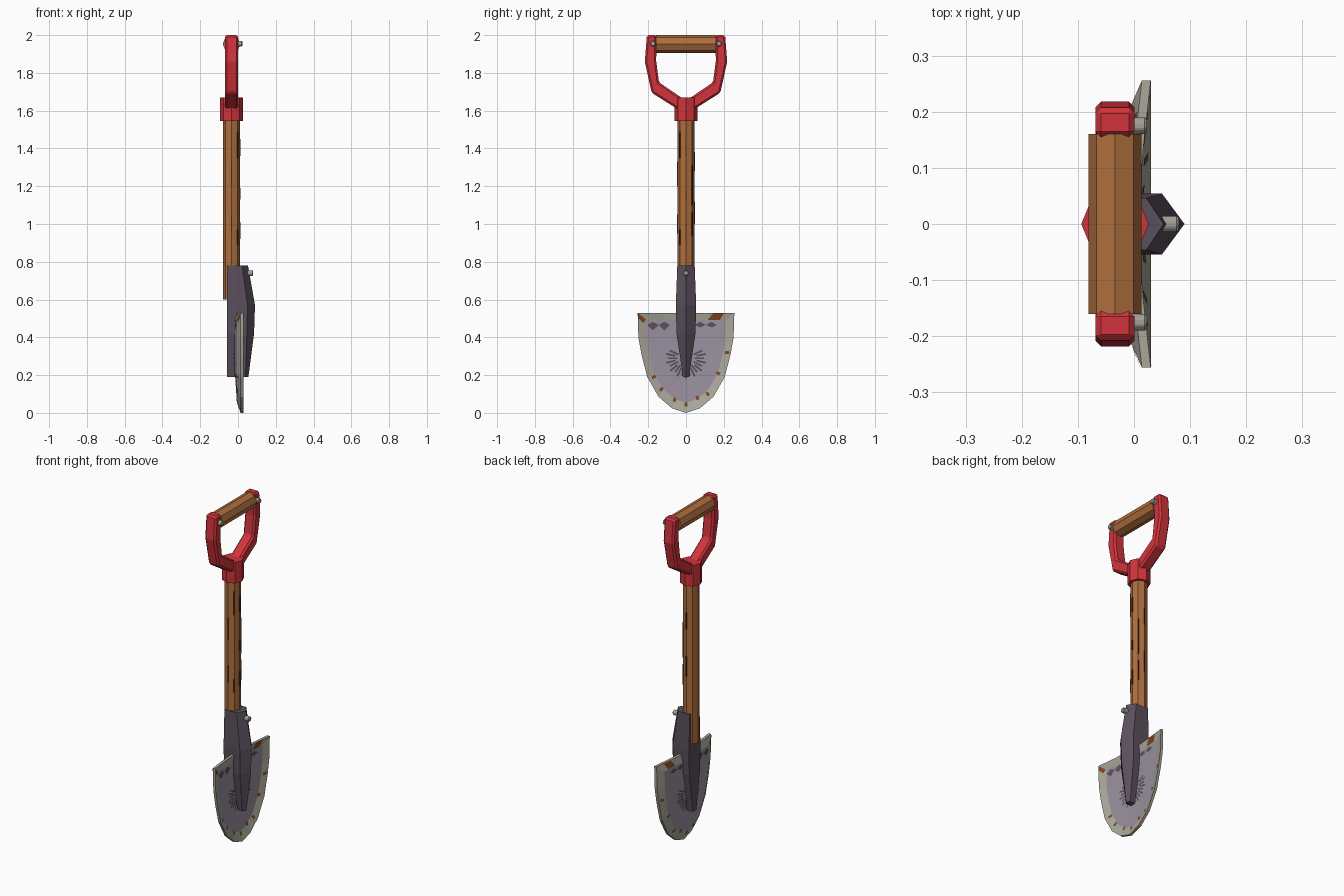
import bpy, bmesh, math
from mathutils import Vector, Matrix
from mathutils.bvhtree import BVHTree

if "Cube" in bpy.data.objects:
    bpy.data.objects.remove(bpy.data.objects["Cube"])


def mat(name, r, g, b):
    m = bpy.data.materials.new(name)
    m.diffuse_color = [(c / 255) ** 2.2 for c in (r, g, b)] + [1]
    m.use_nodes = True
    m.node_tree.nodes["Principled BSDF"].inputs["Base Color"].default_value = m.diffuse_color
    return m


WOOD = mat("wood", 172, 110, 64)
GRAIN = mat("grain", 70, 45, 32)
RED = mat("red_paint", 208, 55, 62)
IRON = mat("dark_iron", 90, 80, 92)
STEEL = mat("blade_steel", 152, 144, 158)
EDGE = mat("worn_edge", 168, 165, 152)
RUST = mat("rust", 128, 72, 36)
BOLT = mat("bolt_metal", 160, 158, 150)
CX = -0.034  # x of the shaft axis


def finish(name, bm, *mats):
    bmesh.ops.recalc_face_normals(bm, faces=bm.faces)
    me = bpy.data.meshes.new(name)
    bm.to_mesh(me)
    bm.free()
    for m in mats:
        me.materials.append(m)
    ob = bpy.data.objects.new(name, me)
    bpy.context.collection.objects.link(ob)
    return ob


def bevel(ob, width):
    b = ob.modifiers.new("bevel", "BEVEL")
    b.width, b.segments, b.limit_method = width, 1, "ANGLE"


def rod(name, p, q, r, sides, m, bev=0.0):
    """Prism of the given number of sides from p to q."""
    p, q = Vector(p), Vector(q)
    rot = (q - p).to_track_quat("Z", "Y").to_matrix().to_4x4()
    bm = bmesh.new()
    bmesh.ops.create_cone(bm, cap_ends=True, segments=sides, radius1=r, radius2=r,
                          depth=(q - p).length, matrix=Matrix.Translation((p + q) / 2) @ rot)
    ob = finish(name, bm, m)
    if bev:
        bevel(ob, bev)


# Shaft, collar, grip
rod("shaft", (CX, 0, 0.6), (CX, 0, 1.6), 0.045, 8, WOOD)
rod("collar", (CX, 0, 1.545), (CX, 0, 1.67), 0.06, 8, RED)
rod("grip", (CX, -0.16, 1.953), (CX, 0.16, 1.953), 0.047, 8, WOOD)

# Bolts on the fork ends and the socket
for side, y in (("left", -0.175), ("right", 0.175)):
    rod("bolt_" + side, (-0.02, y, 1.955), (0.023, y, 1.955), 0.016, 8, BOLT, 0.004)
rod("socket_bolt", (0.03, 0, 0.74), (0.08, 0, 0.74), 0.016, 8, BOLT, 0.004)

# Fork arms: flat outline extruded through x
outline = [(0.0, 1.585), (0.06, 1.618), (0.182, 1.695), (0.218, 1.86), (0.207, 2.0),
           (0.155, 2.0), (0.158, 1.865), (0.143, 1.75), (0.018, 1.665), (0.0, 1.65)]
for side, s in (("left", -1), ("right", 1)):
    bm = bmesh.new()
    f = bm.faces.new([bm.verts.new((-0.069, s * y, z)) for y, z in outline])
    ext = bmesh.ops.extrude_face_region(bm, geom=[f])["geom"]
    bmesh.ops.translate(bm, vec=(0.07, 0, 0),
                        verts=[v for v in ext if isinstance(v, bmesh.types.BMVert)])
    bevel(finish("fork_arm_" + side, bm, RED), 0.01)

# Wood grain strips on the shaft edges
bm = bmesh.new()
strips = [(0, 1.36, 1.45), (0, 1.13, 1.19), (0, 0.92, 1.01),
          (-45, 1.35, 1.49), (-45, 0.89, 0.97), (45, 1.1, 1.31), (45, 0.94, 1.06),
          (90, 1.28, 1.38), (90, 1.0, 1.12), (-90, 1.2, 1.33), (-90, 0.95, 1.05)]
for a, z0, z1 in strips:
    bmesh.ops.create_cube(bm, size=1, matrix=Matrix.Translation((CX, 0, (z0 + z1) / 2))
                          @ Matrix.Rotation(math.radians(a), 4, "Z")
                          @ Matrix.Translation((0.044, 0, 0))
                          @ Matrix.Diagonal((0.008, 0.006, z1 - z0, 1)))
finish("wood_grain", bm, GRAIN)

# Socket: ridged five-sided sleeve lofted along z
bm = bmesh.new()
rings = []
for z, front, mid, w in ((0.78, 0.053, 0.022, 0.046), (0.57, 0.09, 0.05, 0.054),
                         (0.42, 0.085, 0.047, 0.05), (0.19, 0.055, 0.04, 0.016)):
    section = [(front, 0), (mid, w), (-0.057, w), (-0.057, -w), (mid, -w)]
    rings.append([bm.verts.new((x, y, z)) for x, y in section])
for a, b in zip(rings, rings[1:]):
    for i in range(5):
        j = (i + 1) % 5
        bm.faces.new((a[i], a[j], b[j], b[i]))
bm.faces.new(rings[0])
bm.faces.new(rings[-1])
finish("socket", bm, IRON)

# Blade: dished shell with a worn rim; outline points are (y, z, dish)
half = [(0, 0.53, -0.022), (0.13, 0.53, -0.014), (0.256, 0.53, 0), (0.252, 0.4, 0),
        (0.236, 0.31, 0), (0.205, 0.19, 0), (0.145, 0.085, 0), (0.075, 0.025, 0), (0, 0.0, 0)]
loop = half + [(-y, z, d) for y, z, d in half[-2:0:-1]]
n = len(loop)
bm = bmesh.new()
shells = []
for rim_x, in_x, mid_x in ((0.03, 0.014, 0.002), (0.014, -0.006, -0.022)):
    outer = [bm.verts.new((rim_x + d, y, z)) for y, z, d in loop]
    inner = [bm.verts.new((in_x + d * 0.5, y * 0.82, 0.3 + (z - 0.3) * 0.82))
             for y, z, d in loop]
    centre = bm.verts.new((mid_x, 0, 0.3))
    for i in range(n):
        j = (i + 1) % n
        bm.faces.new((outer[i], outer[j], inner[j], inner[i])).material_index = 1
        bm.faces.new((inner[i], inner[j], centre))
    shells.append(outer)
for i in range(n):
    j = (i + 1) % n
    bm.faces.new((shells[0][i], shells[0][j], shells[1][j], shells[1][i])).material_index = 1
tree = BVHTree.FromBMesh(bm)
finish("blade", bm, STEEL, EDGE)


def decals(name, quads, m):
    """Lay flat quads given as (y, z) corners onto both faces of the blade."""
    bm = bmesh.new()
    for s in (1, -1):
        for quad in quads:
            hits = [tree.ray_cast(Vector((s, y, z)), Vector((-s, 0, 0)))[0] for y, z in quad]
            if all(hits):
                bm.faces.new([bm.verts.new(h + Vector((s * 0.002, 0, 0))) for h in hits])
    finish(name, bm, m)


def patch(y, z, length, width, ang):
    c, s = math.cos(ang), math.sin(ang)
    return [(y + c * u * length / 2 - s * v * width / 2, z + s * u * length / 2 + c * v * width / 2)
            for u, v in ((-1, -1), (1, -1), (1, 1), (-1, 1))]


# Rust: two patches at the top edge, spots around the rim
rust = [[(-0.254, 0.528), (-0.212, 0.495), (-0.225, 0.475), (-0.252, 0.5)],
        [(0.145, 0.528), (0.2, 0.528), (0.18, 0.492), (0.115, 0.492)]]
for y, z in ((-0.17, 0.19), (-0.13, 0.125), (-0.06, 0.07), (0, 0.045), (0.06, 0.08),
             (0.115, 0.1), (0.17, 0.21), (0.218, 0.32)):
    rust.append(patch(y, z, 0.022, 0.016, math.atan2(z - 0.3, y)))
decals("rust_spots", rust, RUST)

# Dark wear: radial scratches and a row of patches below the top edge
wear = []
for i in range(19):
    a = math.radians(-205 + i * 230 / 18)
    r = 0.07 + 0.012 * (i % 2)
    wear.append(patch(r * math.cos(a), 0.29 + r * math.sin(a), 0.05, 0.01, a))
for y, s in ((-0.175, -1), (-0.115, -1), (0.075, 1), (0.135, 1)):
    wear.append([(y - 0.03, 0.465), (y, 0.445 + 0.008 * s), (y + 0.03, 0.465), (y, 0.482)])
decals("wear_marks", wear, IRON)
